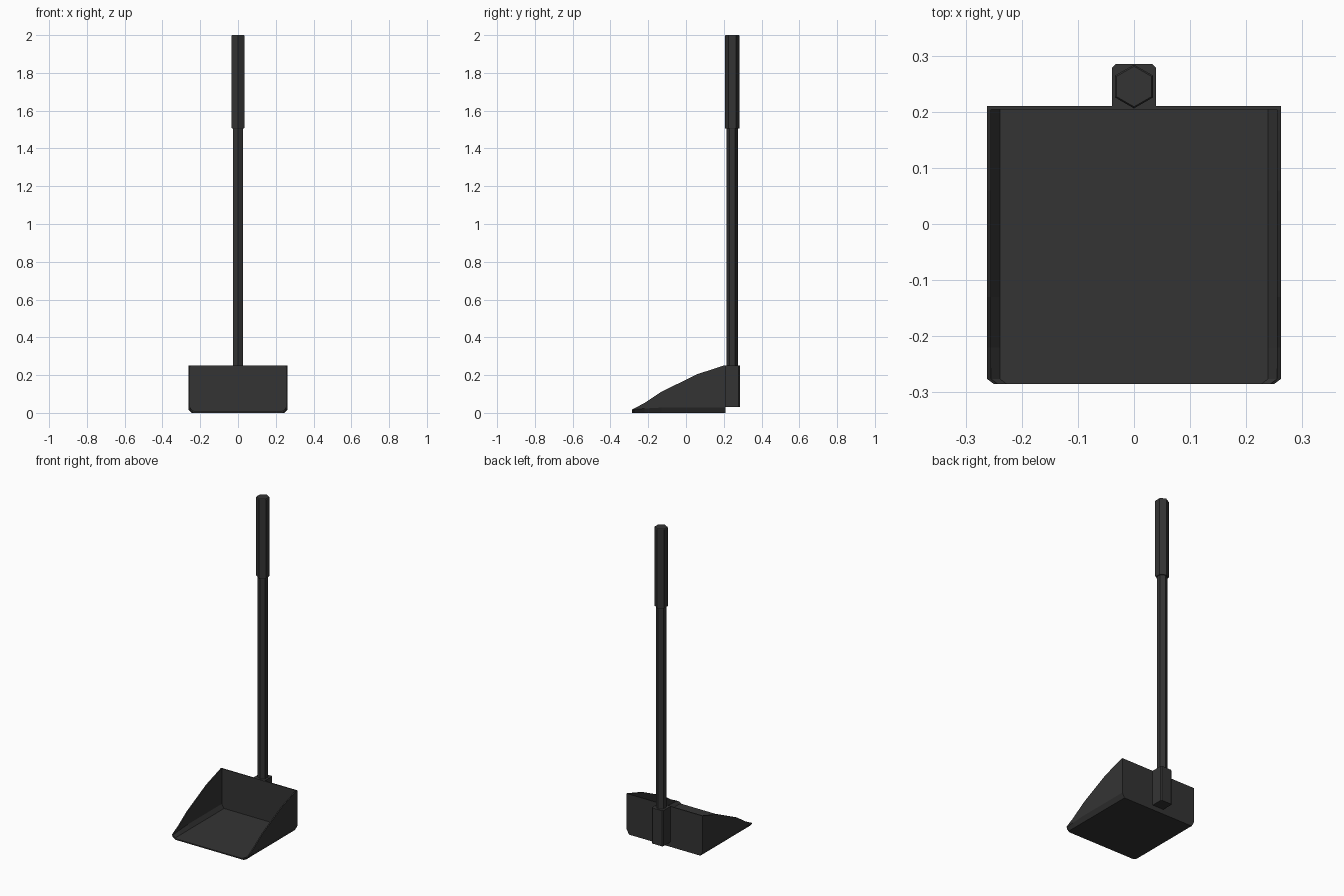
import bpy, bmesh, math

if "Cube" in bpy.data.objects:
    bpy.data.objects.remove(bpy.data.objects["Cube"])

mat = bpy.data.materials.new("charcoal plastic")
mat.diffuse_color = (0.034, 0.034, 0.034, 1)
mat.use_nodes = True
mat.node_tree.nodes["Principled BSDF"].inputs["Base Color"].default_value = mat.diffuse_color


def loft(name, rings):
    """Closed solid through rings of equal point count."""
    bm = bmesh.new()
    vs = [[bm.verts.new(p) for p in r] for r in rings]
    n = len(rings[0])
    for a, b in zip(vs, vs[1:]):
        for i in range(n):
            j = (i + 1) % n
            bm.faces.new((a[i], a[j], b[j], b[i]))
    bm.faces.new(vs[0][::-1])
    bm.faces.new(vs[-1])
    bmesh.ops.recalc_face_normals(bm, faces=bm.faces)
    me = bpy.data.meshes.new(name)
    bm.to_mesh(me)
    bm.free()
    me.materials.append(mat)
    ob = bpy.data.objects.new(name, me)
    bpy.context.collection.objects.link(ob)
    return ob


def mirror(half):
    """Left half of a section, completed on the right."""
    return half + [(-x, z) for x, z in reversed(half)]


# Scoop: thin open tray with chamfered lower edges and sloping side walls
T = 0.007


def tray_section(y, h, hw, c):
    ch = 0.016
    outer = mirror([(-hw, h), (-hw, c), (-hw + ch, 0)])
    i = hw - T
    inner = mirror([(-i, h), (-i, c + 0.003), (-i + ch, T)])
    return [(x, y, z) for x, z in outer + inner[::-1]]


stations = [(-0.285, 0.018, 0.250, 0.012), (-0.276, 0.023, 0.262, 0.018),
            (-0.22, 0.052, 0.262, 0.023), (-0.13, 0.112, 0.262, 0.028),
            (0.06, 0.205, 0.262, 0.028), (0.204, 0.252, 0.262, 0.028)]
loft("scoop_tray", [tray_section(*s) for s in stations])

# Back wall closing the tray
wall = mirror([(-0.262, 0.252), (-0.262, 0.028), (-0.246, 0.0)])
loft("back_wall", [[(x, y, z) for x, z in wall] for y in (0.204, 0.21)])

# Handle socket: block with chamfered rear corners
b = 0.006
plan = [(-0.039, 0.208), (-0.039, 0.285 - b), (-0.039 + b, 0.285),
        (0.039 - b, 0.285), (0.039, 0.285 - b), (0.039, 0.208)]
loft("handle_socket", [[(x, y, z) for x, y in plan] for z in (0.03, 0.252)])


# Six-sided pole and grip
def hexagon(r, z):
    return [(r * math.sin(k * math.pi / 3), 0.245 + r * math.cos(k * math.pi / 3), z)
            for k in range(6)]


loft("pole", [hexagon(0.030, 0.2), hexagon(0.030, 1.52)])
loft("grip", [hexagon(r, z) for r, z in
              ((0.036, 1.505), (0.039, 1.509), (0.039, 1.996), (0.036, 2.0))])
